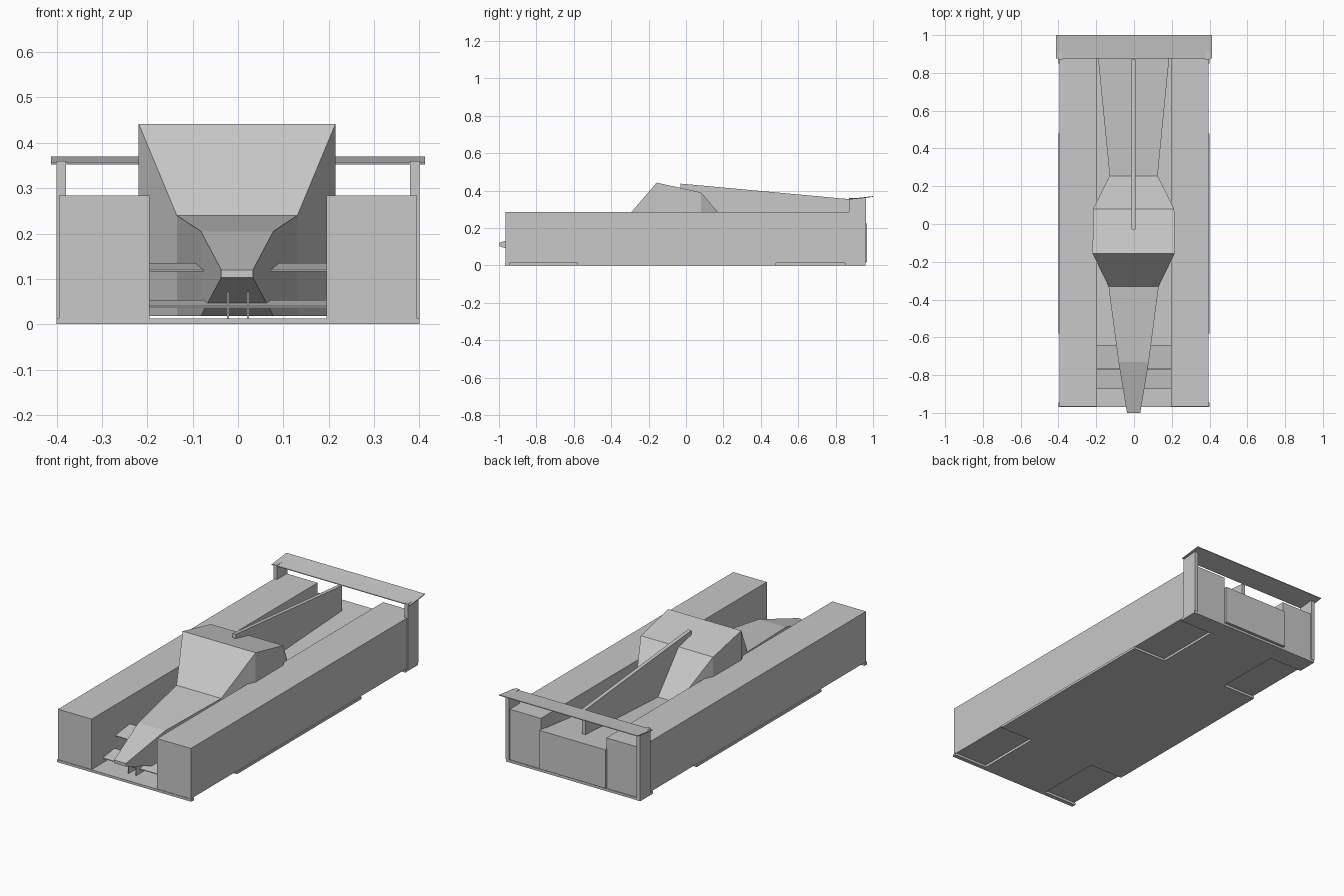
import bpy, bmesh

cube = bpy.data.objects.get("Cube")
if cube:
    bpy.data.objects.remove(cube, do_unlink=True)

grey = bpy.data.materials.new("plain_grey")
grey.use_nodes = True
GREY = (0.58, 0.58, 0.58, 1)
grey.diffuse_color = GREY
grey.node_tree.nodes["Principled BSDF"].inputs["Base Color"].default_value = GREY


def loft(name, rings):
    """Skin a closed, capped solid through rings of equal point count."""
    bm = bmesh.new()
    loops = [[bm.verts.new(p) for p in ring] for ring in rings]
    n = len(loops[0])
    for a, b in zip(loops, loops[1:]):
        for i in range(n):
            j = (i + 1) % n
            bm.faces.new((a[i], a[j], b[j], b[i]))
    bm.faces.new(loops[0])
    bm.faces.new(loops[-1])
    bmesh.ops.recalc_face_normals(bm, faces=bm.faces)
    mesh = bpy.data.meshes.new(name)
    bm.to_mesh(mesh)
    bm.free()
    mesh.materials.append(grey)
    obj = bpy.data.objects.new(name, mesh)
    bpy.context.collection.objects.link(obj)
    return obj


def side_prism(name, profile, x0, x1):
    """Extrude a (y, z) profile across x."""
    return loft(name, [[(x, y, z) for y, z in profile] for x in (x0, x1)])


def box(name, x0, x1, y0, y1, z0, z1):
    return side_prism(name, [(y0, z0), (y1, z0), (y1, z1), (y0, z1)], x0, x1)


# Floor plate with a notch under each wheel area
half = [(0.40, -0.968), (0.40, -0.945), (0.20, -0.945), (0.20, -0.58),
        (0.40, -0.58), (0.40, 0.48), (0.20, 0.48), (0.20, 0.85),
        (0.40, 0.85), (0.40, 0.96)]
outline = half + [(-x, y) for x, y in reversed(half)]
loft("floor_plate", [[(x, y, z) for x, y in outline] for z in (0, 0.013)])

# Central body: y, half width, bottom, top
sections = [(-1.0, 0.035, 0.103, 0.12),
            (-0.73, 0.08, 0.018, 0.205),
            (-0.33, 0.133, 0.018, 0.24),
            (-0.157, 0.217, 0.018, 0.442),
            (0.08, 0.215, 0.018, 0.39),
            (0.255, 0.127, 0.018, 0.187),
            (0.968, 0.197, 0.018, 0.225)]
body = loft("body", [[(-w, y, lo), (w, y, lo), (w, y, hi), (-w, y, hi)]
                     for y, w, lo, hi in sections])

# Spine fin running back from the canopy
fin = side_prism("spine_fin", [(-0.03, 0.412), (-0.03, 0.437), (0.872, 0.354),
                               (0.872, 0.20), (0.25, 0.18), (0.08, 0.38)],
                 -0.01, 0.01)
fin.location.x = body.location.x = -0.002

# Paired side parts
for side, s in (("left", 1), ("right", -1)):
    box(side + "_side_pod", s * 0.195, s * 0.395, -0.965, 0.955, 0.013, 0.284)
    box(side + "_wing_endplate", s * 0.379, s * 0.4, 0.872, 0.962, 0.013, 0.36)
    box(side + "_nose_strut", s * 0.02, s * 0.024, -0.9, -0.83, 0.013, 0.09)

# Front wing blades, rising towards the back
side_prism("lower_front_blade", [(-0.87, 0.036), (-0.87, 0.04),
                                 (-0.77, 0.053), (-0.77, 0.049)], -0.195, 0.195)
side_prism("upper_front_blade", [(-0.765, 0.116), (-0.765, 0.12),
                                 (-0.64, 0.135), (-0.64, 0.131)], -0.195, 0.195)

# Rear wing, gently cambered
side_prism("rear_wing", [(0.875, 0.352), (0.875, 0.356), (0.94, 0.363),
                         (1.0, 0.370), (1.0, 0.366), (0.94, 0.358)],
           -0.412, 0.412)
